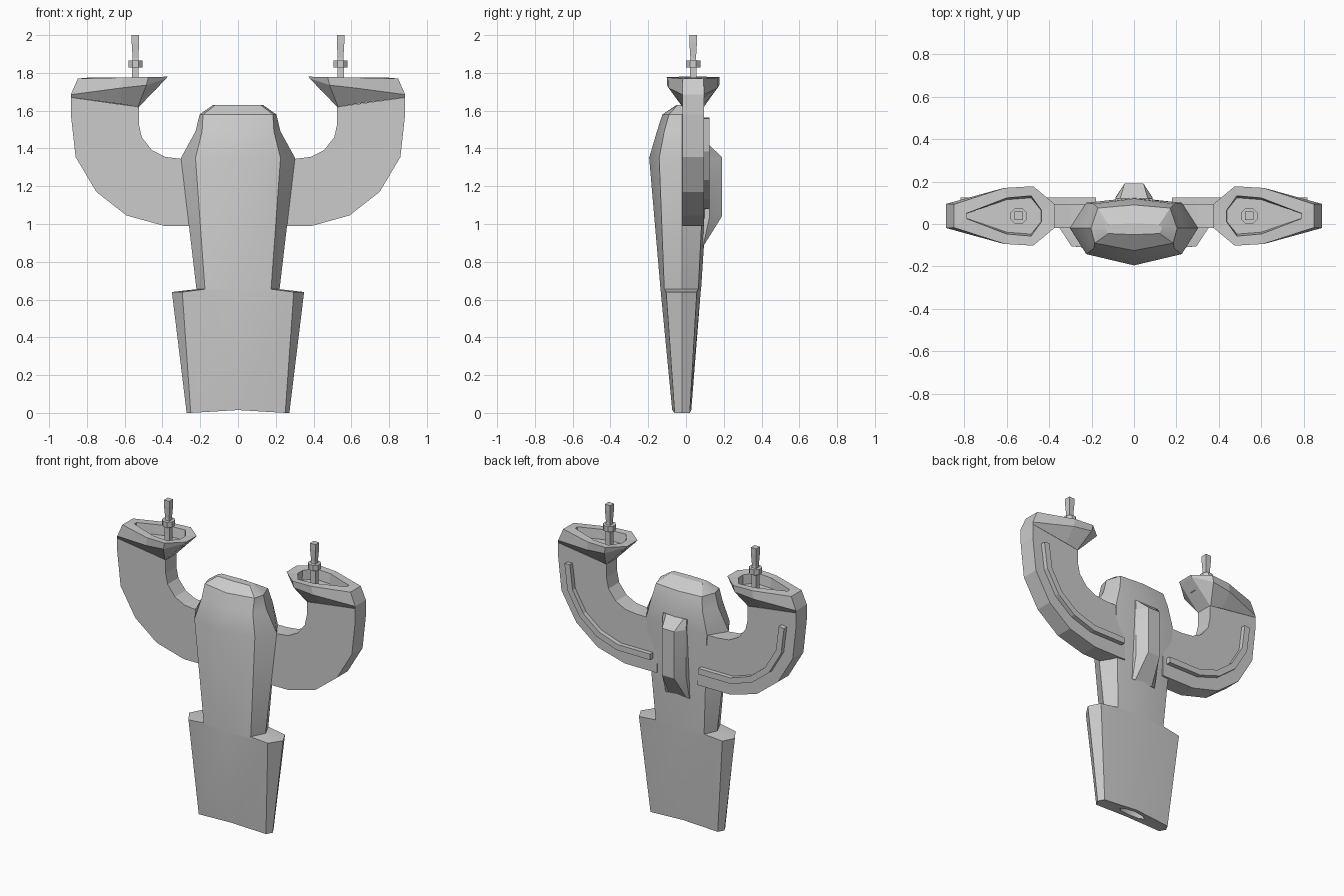
import bpy, bmesh, math
from mathutils import Vector

if "Cube" in bpy.data.objects:
    bpy.data.objects.remove(bpy.data.objects["Cube"])


def make(name, rings, mirror=False, smooth=None):
    """Loft closed rings of equal length, cap both ends."""
    bm = bmesh.new()
    vs = [[bm.verts.new(p) for p in r] for r in rings]
    n = len(rings[0])
    for a, b in zip(vs, vs[1:]):
        for i in range(n):
            j = (i + 1) % n
            bm.faces.new((a[i], a[j], b[j], b[i]))
    bm.faces.new(vs[0][::-1])
    bm.faces.new(vs[-1])
    bmesh.ops.recalc_face_normals(bm, faces=bm.faces)
    me = bpy.data.meshes.new(name)
    bm.to_mesh(me)
    bm.free()
    ob = bpy.data.objects.new(name, me)
    bpy.context.collection.objects.link(ob)
    if mirror:
        ob.modifiers.new("mirror", 'MIRROR').use_mirror_merge = False
    if smooth:
        bpy.ops.object.select_all(action='DESELECT')
        ob.select_set(True)
        bpy.context.view_layer.objects.active = ob
        bpy.ops.object.shade_smooth_by_angle(angle=math.radians(smooth))
    return ob


def body_ring(z, yf, xe, ye, xs, xb, yb, yc, dz=0.0):
    """Eight-sided section: front centre, front edge, side, back edge, back centre."""
    half = [(xe, ye, z), (xs, -0.02, z), (xb, yb, z)]
    return ([(0, yf, z + dz)] + half + [(0, yc, z + dz)]
            + [(-x, y, k) for x, y, k in reversed(half)])


# body: socket recess below, flared lower half, step, waist, shoulders, top
rings = [
    body_ring(0.09, -0.045, 0.07, -0.038, 0.1, 0.07, -0.002, 0.005),
    body_ring(0.012, -0.045, 0.07, -0.038, 0.1, 0.07, -0.002, 0.005, 0.003),
    body_ring(0.0, -0.073, 0.25, -0.06, 0.272, 0.25, 0.02, 0.028, 0.015),
    body_ring(0.64, -0.134, 0.295, -0.105, 0.35, 0.31, 0.057, 0.078, 0.005),
    body_ring(0.655, -0.135, 0.175, -0.115, 0.22, 0.18, 0.065, 0.08),
    body_ring(1.35, -0.195, 0.225, -0.142, 0.302, 0.225, 0.1, 0.125),
    body_ring(1.49, -0.154, 0.19, -0.115, 0.225, 0.19, 0.095, 0.12),
    body_ring(1.58, -0.125, 0.185, -0.09, 0.203, 0.17, 0.075, 0.09),
    body_ring(1.63, -0.05, 0.12, -0.045, 0.132, 0.12, -0.002, 0.003),
]
make("body", rings, smooth=28)

# curved side arms, a flat slab extruded in y
YC, HT = 0.038, 0.057
outline = [(0.15, 0.99), (0.39, 0.99), (0.59, 1.045), (0.75, 1.17), (0.86, 1.355),
           (0.885, 1.58), (0.885, 1.67), (0.525, 1.62), (0.525, 1.53), (0.51, 1.46),
           (0.455, 1.39), (0.385, 1.355), (0.30, 1.345), (0.15, 1.345)]
make("side_arm", [[(x, y, z) for x, z in outline] for y in (YC - HT, YC + HT)], mirror=True)


# flared cup at each arm tip
def cup_ring(pts):
    """pts: (x, half width, z) from inner to outer end."""
    return ([(x, YC - w, z) for x, w, z in pts]
            + [(x, YC + w, z) for x, w, z in reversed(pts)])


inset = [(0.435, 0.025), (0.485, 0.095), (0.60, 0.085), (0.79, 0.012)]
make("arm_cup", [
    cup_ring([(0.525, HT, 1.62), (0.53, HT, 1.62), (0.62, HT, 1.635), (0.885, HT, 1.67)]),
    cup_ring([(0.38, 0.055, 1.77), (0.485, 0.138, 1.735), (0.62, 0.13, 1.72), (0.885, HT, 1.685)]),
    cup_ring([(0.373, 0.055, 1.78), (0.475, 0.14, 1.778), (0.61, 0.132, 1.775), (0.848, 0.055, 1.77)]),
    cup_ring([(x, w, 1.775) for x, w in inset]),
    cup_ring([(x, w * 0.9, 1.71) for x, w in inset]),
], mirror=True)


# tip rod with collar
def ngon(x, y, r, z, n):
    return [(x + r * math.cos(math.tau * (i + .5) / n), y + r * math.sin(math.tau * (i + .5) / n), z)
            for i in range(n)]


R2 = math.sqrt(2)
make("tip_rod", [ngon(0.543, YC, r * R2, z, 4) for r, z in
                 ((0.017, 1.68), (0.017, 1.86), (0.015, 1.88), (0.02, 1.96), (0.02, 2.0))], mirror=True)
make("rod_collar", [ngon(0.543, YC, 0.041, z, 8) for z in (1.828, 1.865)], mirror=True)

# raised curved rib on the back of each arm
path = [Vector(p) for p in ((0.18, 1.1), (0.42, 1.1), (0.57, 1.15), (0.69, 1.245),
                            (0.775, 1.39), (0.797, 1.56))]
rib = []
for i, p in enumerate(path):
    t = (path[min(i + 1, len(path) - 1)] - path[max(i - 1, 0)]).normalized()
    nrm = Vector((-t.y, t.x)) * 0.02
    a, b = p + nrm, p - nrm
    rib.append([(a.x, 0.08, a.y), (b.x, 0.08, b.y), (b.x, 0.125, b.y), (a.x, 0.125, a.y)])
make("arm_rib", rib, mirror=True)


# faceted spine on the back of the body
def spine_ring(z, y, w):
    return [(-0.09, 0.07, z), (0.09, 0.07, z), (0.088, min(y, 0.125), z), (0.045 + w, y, z),
            (-0.045 - w, y, z), (-0.088, min(y, 0.125), z)]


make("back_spine", [spine_ring(0.88, 0.09, 0.02), spine_ring(1.04, 0.19, 0),
                    spine_ring(1.355, 0.19, 0), spine_ring(1.42, 0.12, 0.02)], smooth=20)
